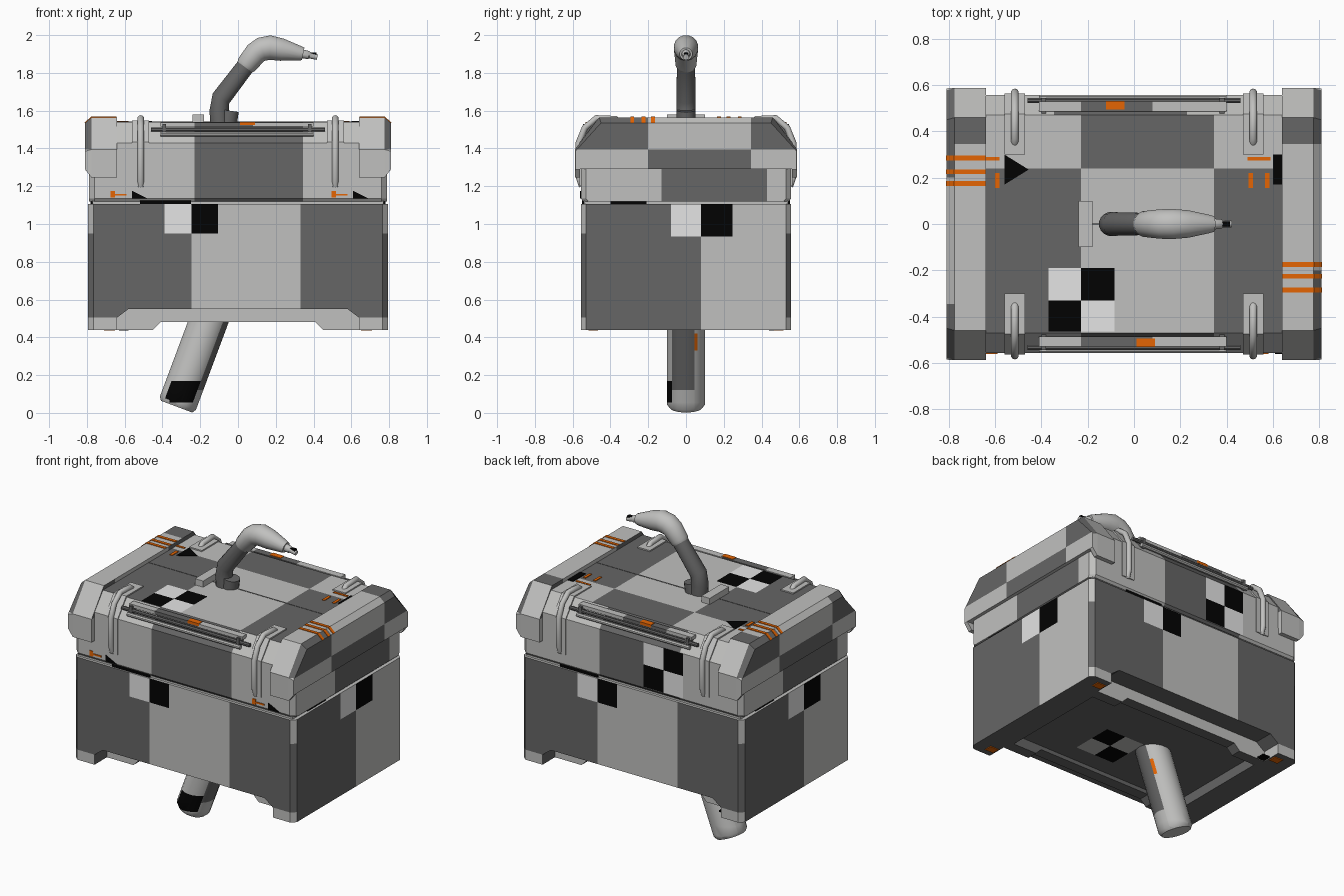
import bpy, bmesh, math
from mathutils import Vector

if "Cube" in bpy.data.objects:
    bpy.data.objects.remove(bpy.data.objects["Cube"])

# ---------- materials ----------
NAMES = ["light_grey", "dark_grey", "black", "pale_grey", "orange"]
COLS = [(0.53, 0.53, 0.52), (0.133, 0.133, 0.133), (0.0008, 0.0008, 0.0008),
        (0.78, 0.78, 0.78), (0.78, 0.13, 0.001)]
LIGHT, DARK, BLACK, PALE, ORANGE = range(5)
MATS = []
for n, c in zip(NAMES, COLS):
    m = bpy.data.materials.new(n)
    m.diffuse_color = (*c, 1)
    m.use_nodes = True
    m.node_tree.nodes["Principled BSDF"].inputs["Base Color"].default_value = m.diffuse_color
    MATS.append(m)


# ---------- helpers ----------
def finish(name, bm, mat=LIGHT, smooth=False):
    bmesh.ops.recalc_face_normals(bm, faces=bm.faces[:])
    me = bpy.data.meshes.new(name)
    for m in MATS:
        me.materials.append(m)
    for f in bm.faces:
        f.material_index = mat
    bm.to_mesh(me)
    bm.free()
    ob = bpy.data.objects.new(name, me)
    bpy.context.collection.objects.link(ob)
    if smooth:
        bpy.ops.object.select_all(action='DESELECT')
        ob.select_set(True)
        bpy.context.view_layer.objects.active = ob
        bpy.ops.object.shade_smooth_by_angle(angle=math.radians(40))
    return ob


def loft(name, sections, mat=LIGHT, smooth=False):
    """Skin closed rings of equal length and cap both ends."""
    bm = bmesh.new()
    rings = [[bm.verts.new(p) for p in s] for s in sections]
    n = len(rings[0])
    for a, b in zip(rings, rings[1:]):
        for i in range(n):
            j = (i + 1) % n
            bm.faces.new((a[i], a[j], b[j], b[i]))
    bm.faces.new(rings[0])
    bm.faces.new(rings[-1])
    return finish(name, bm, mat, smooth)


def box(name, x0, x1, y0, y1, z0, z1, mat=LIGHT):
    return loft(name, [[(x0, y0, z), (x1, y0, z), (x1, y1, z), (x0, y1, z)]
                       for z in (z0, z1)], mat)


def tube(name, pts, radii, side, mat=LIGHT, n=16):
    """Round sweep along a planar path; side is the plane's normal."""
    pts = [Vector(p) for p in pts]
    u = Vector(side)
    secs = []
    for i, p in enumerate(pts):
        t = (pts[min(i + 1, len(pts) - 1)] - pts[max(i - 1, 0)]).normalized()
        v = t.cross(u)
        secs.append([p + radii[i] * (u * math.cos(a) + v * math.sin(a))
                     for a in (2 * math.pi * (k + 0.5) / n for k in range(n))])
    return loft(name, secs, mat, True)


def paint(ob, xs, ys, zs, rule):
    """Cut along axis planes, then colour each face by its place and direction."""
    bm = bmesh.new()
    bm.from_mesh(ob.data)
    for axis, cuts in enumerate((xs, ys, zs)):
        no = Vector((0, 0, 0))
        no[axis] = 1
        for c in cuts:
            bmesh.ops.bisect_plane(bm, geom=bm.verts[:] + bm.edges[:] + bm.faces[:],
                                   dist=1e-5, plane_co=no * c, plane_no=no)
    bm.normal_update()
    for f in bm.faces:
        f.material_index = rule(f.calc_center_median(), f.normal)
    bm.to_mesh(ob.data)
    bm.free()


def cut(ob, cutter):
    md = ob.modifiers.new("cut", 'BOOLEAN')
    md.operation, md.solver, md.object = 'DIFFERENCE', 'EXACT', cutter
    bpy.context.view_layer.objects.active = ob
    bpy.ops.object.modifier_apply(modifier=md.name)
    bpy.data.objects.remove(cutter)


def mirror_y(pts):
    return pts + [(-y, z) for y, z in reversed(pts)]


both = lambda vals: [s * v for v in vals for s in (-1, 1)]

# ---------- base with chamfered corners and skid feet ----------
plan = [(-.765, -.557), (.765, -.557), (.793, -.53), (.793, .53),
        (.765, .557), (-.765, .557), (-.793, .53), (-.793, -.53)]
base = loft("base", [[(x, y, z) for x, y in plan] for z in (.44, 1.105)])
notch = mirror_y([(-.64, .40), (-.64, .505), (-.58, .55)])
arch = mirror_y([(-.45, .40), (-.45, .44), (-.41, .48)])
for s in (-1, 1):
    cut(base, loft("notch_cutter", [[(x, s * y, z) for x, z in notch] for y in (.6, .43)]))
    cut(base, loft("arch_cutter", [[(x, s * y, z) for x, z in arch] for y in (.46, .34)]))
cut(base, box("recess_cutter", -.62, .62, -.36, .36, .40, .505))


def base_rule(c, n):
    if n.z < -.2:
        x, y = c.x - .10, c.y + .10
        if abs(x) < .14 and abs(y) < .14 and c.z > .49:
            return BLACK if x * y > 0 else LIGHT
        return DARK
    if c.z < .56 and abs(c.x) < .7 and abs(c.y) < .4:
        return DARK
    if abs(n.y) > .8:
        x = c.x if n.y < 0 else -c.x
        if c.z < .505 or abs(c.y) < .5:
            return LIGHT
        if c.z > .95 and -.39 < x < -.105:
            return PALE if x < -.245 else BLACK
        return LIGHT if -.245 < x < .33 else DARK
    if abs(n.x) > .8:
        y = c.y if n.x > 0 else -c.y
        if c.z > .935 and -.08 < y < .245:
            return PALE if y < .08 else BLACK
        return LIGHT if y > .08 else DARK
    return LIGHT if c.z > .95 or c.z < .505 else DARK


paint(base, both([.39, .245, .105, .33]) + [-.04, .10, .24], both([.08, .245]) + [-.24, -.10, .04],
      [.505, .935, .95], base_rule)
# plain marks under the feet
for x, y in ((-.68, .49), (.68, .49), (.68, -.49)):
    box("foot_mark", x - .03, x + .03, y - .025, y + .025, .435, .445, ORANGE)
box("foot_dark_mark", -.63, -.58, .44, .49, .435, .445, BLACK)
box("seam_lip", -.77, .77, -.54, .54, 1.10, 1.125)
for s in (-1, 1):
    box("seam_dark_strip", *sorted((-.52 * s, -.25 * s)), *sorted((-.55 * s, -.535 * s)),
        1.106, 1.125, BLACK)
    box("seam_dark_strip", *sorted((.765 * s, .78 * s)), *sorted((-.40 * s, -.21 * s)),
        1.106, 1.12, BLACK)

# ---------- lid ----------
lid_prof = mirror_y([(-.545, 1.12), (-.557, 1.135), (-.557, 1.43), (-.47, 1.54)])
lid = loft("lid", [[(x, y * k, z) for y, z in lid_prof]
                   for x, k in ((-.788, .95), (-.76, 1), (.76, 1), (.788, .95))])


def lid_rule(c, n):
    if n.z > .9:
        mid = -.23 < c.x < .345
        if -.37 < c.x < -.085 and -.465 < c.y < -.19:
            return BLACK if (c.x < -.228) == (c.y < -.33) else PALE
        return DARK if mid == (c.y > .24) else LIGHT
    if abs(n.x) > .8:
        y = c.y if n.x > 0 else -c.y
        return DARK if -.13 < y < .43 else LIGHT
    x = c.x if n.y < 0 else -c.x
    if n.y > .9 and -.37 < c.x < -.085 and 1.14 < c.z < 1.43:
        return BLACK if (c.x < -.228) == (c.z > 1.285) else PALE
    return DARK if -.23 < x < .345 else LIGHT


paint(lid, both([.23, .345]) + [-.37, -.228, -.085], both([.13, .43]) + [.24, -.19, -.33, -.465],
      [1.14, 1.285], lid_rule)

# ---------- end caps ----------
full = mirror_y([(-.56, 1.29), (-.56, 1.245), (-.588, 1.245), (-.588, 1.395), (-.46, 1.565)])
tapered = mirror_y([(-.56, 1.29), (-.56, 1.289), (-.586, 1.29), (-.586, 1.385), (-.45, 1.535)])
stripe = [(.642, 1.556), (.773, 1.556), (.803, 1.53), (.813, 1.536), (.777, 1.569), (.642, 1.569)]
for s in (-1, 1):
    def cap_rule(c, n, s=s):
        y = c.y * s
        if abs(n.x) > .3 and n.z > -.2:
            return DARK if (-.2 < y < .345) == (c.z < 1.395) else LIGHT
        if n.z > .6 and abs(n.y) < .3:
            return DARK if c.y > .345 else LIGHT
        return LIGHT
    cap = loft("end_cap", [[(s * x, y, z) for y, z in sec]
                           for x, sec in ((.64, full), (.775, full), (.81, tapered))])
    paint(cap, [], both([.2, .345]), [1.395], cap_rule)
    # plain painted stripes running over the top edge
    for y in (.165, .215, .275):
        loft("cap_stripe", [[(s * x, -s * (y + w), z) for x, z in stripe] for w in (0, .02)], ORANGE)

# ---------- wire latches and their plates ----------
plate = [(.30, 1.53), (.465, 1.53), (.55, 1.42), (.55, 1.2),
         (.563, 1.2), (.563, 1.433), (.475, 1.548), (.30, 1.548)]
wire = [(.35, 1.535), (.37, 1.555), (.475, 1.56), (.535, 1.51), (.568, 1.43), (.568, 1.25), (.55, 1.2)]
for sx in (-1, 1):
    for sy in (-1, 1):
        x = .515 * sx
        loft("latch_plate", [[(x + d, sy * y, z) for y, z in plate] for d in (-.045, .045)])
        tube("latch_wire", [(x, sy * y, z) for y, z in wire], [.017] * 7, (1, 0, 0), LIGHT, 10)

# ---------- side handles ----------
for s in (-1, 1):
    bar = box("handle_bar", -.41, .40, *sorted((s * .485, s * .53)), 1.515, 1.537)
    paint(bar, [-.23, .08], [], [], lambda c, n: DARK if -.23 < c.x < .08 else LIGHT)
    tube("handle_rod", [(-.41, s * .545, 1.475), (.40, s * .545, 1.475)], [.013] * 2, (0, 0, 1), LIGHT, 8)
    tube("hinge_rod", [(-.46, s * .533, 1.50), (.46, s * .533, 1.50)], [.012] * 2, (0, 0, 1), DARK, 8)
    for x in (-.39, .38):
        box("handle_bracket", x - .01, x + .01, *sorted((s * .47, s * .545)), 1.465, 1.53, DARK)
    x = .01 if s < 0 else -.12
    box("handle_mark", x, x + .08, *sorted((s * .495, s * .531)), 1.523, 1.54, ORANGE)

# ---------- painted marks on the lid ----------
loft("lid_triangle", [[(-.56, .30, z), (-.455, .235, z), (-.56, .17, z)] for z in (1.535, 1.544)], BLACK)
box("lid_dark_mark", .60, .64, .17, .30, 1.535, 1.544, BLACK)
for x0, x1, y0, y1 in ((.49, .59, .275, .29), (.495, .513, .155, .22), (.567, .585, .155, .22),
                       (-.64, -.58, .275, .29), (-.60, -.58, .155, .22)):
    box("lid_mark", x0, x1, y0, y1, 1.535, 1.544, ORANGE)
for x in (-.56, .61):
    loft("front_triangle", [[(x, y, 1.135), (x + .08, y, 1.135), (x, y, 1.175)] for y in (-.55, -.561)], BLACK)
    box("front_mark", x - .11, x - .03, -.561, -.55, 1.15, 1.16, ORANGE)
    box("front_mark", x - .115, x - .09, -.561, -.55, 1.14, 1.175, ORANGE)

# ---------- lower leg tube ----------
ang = math.radians(20.5)
d = Vector((math.sin(ang), 0, math.cos(ang)))
foot = Vector((-.325, 0, .033))
leg = tube("lower_tube", [foot + d * t for t in (0, .02, .62)], [.09, .103, .103], (0, 1, 0), LIGHT, 20)


def leg_rule(c, n):
    if n.y < -.75 and .055 < c.z < .17:
        return BLACK
    if n.x > .4 and .33 < c.z < .42 and .045 < c.y < .062:
        return ORANGE
    return DARK if n.x > .4 and c.z > .12 and -.075 < c.y < .045 else LIGHT


paint(leg, [], [.045, .062], [.055, .12, .17, .33, .42], leg_rule)

# ---------- upper arm ----------
tube("arm_stalk", [(-.095, 0, 1.52), (-.10, 0, 1.60), (-.09, 0, 1.665), (.07, 0, 1.875)],
     [.052, .052, .052, .048], (0, 1, 0), DARK)
tube("arm_elbow", [(.035, 0, 1.83), (.045, 0, 1.843), (.095, 0, 1.905), (.125, 0, 1.925), (.17, 0, 1.934),
                   (.235, 0, 1.922), (.325, 0, 1.904), (.345, 0, 1.90)],
     [.048, .056, .062, .065, .066, .06, .04, .034], (0, 1, 0))
tube("arm_tip", [(.335, 0, 1.902), (.375, 0, 1.894), (.38, 0, 1.893), (.42, 0, 1.883)],
     [.024, .022, .017, .015], (0, 1, 0))
box("tip_mark", .365, .415, -.01, .01, 1.89, 1.909, BLACK)
tube("arm_collar", [(-.055, 0, 1.53), (-.045, 0, 1.60)], [.05, .05], (0, 1, 0), DARK)
box("arm_stop", -.24, -.18, -.10, .10, 1.53, 1.58)
box("lid_seam", -.64, .64, -.004, .004, 1.535, 1.542, DARK)
